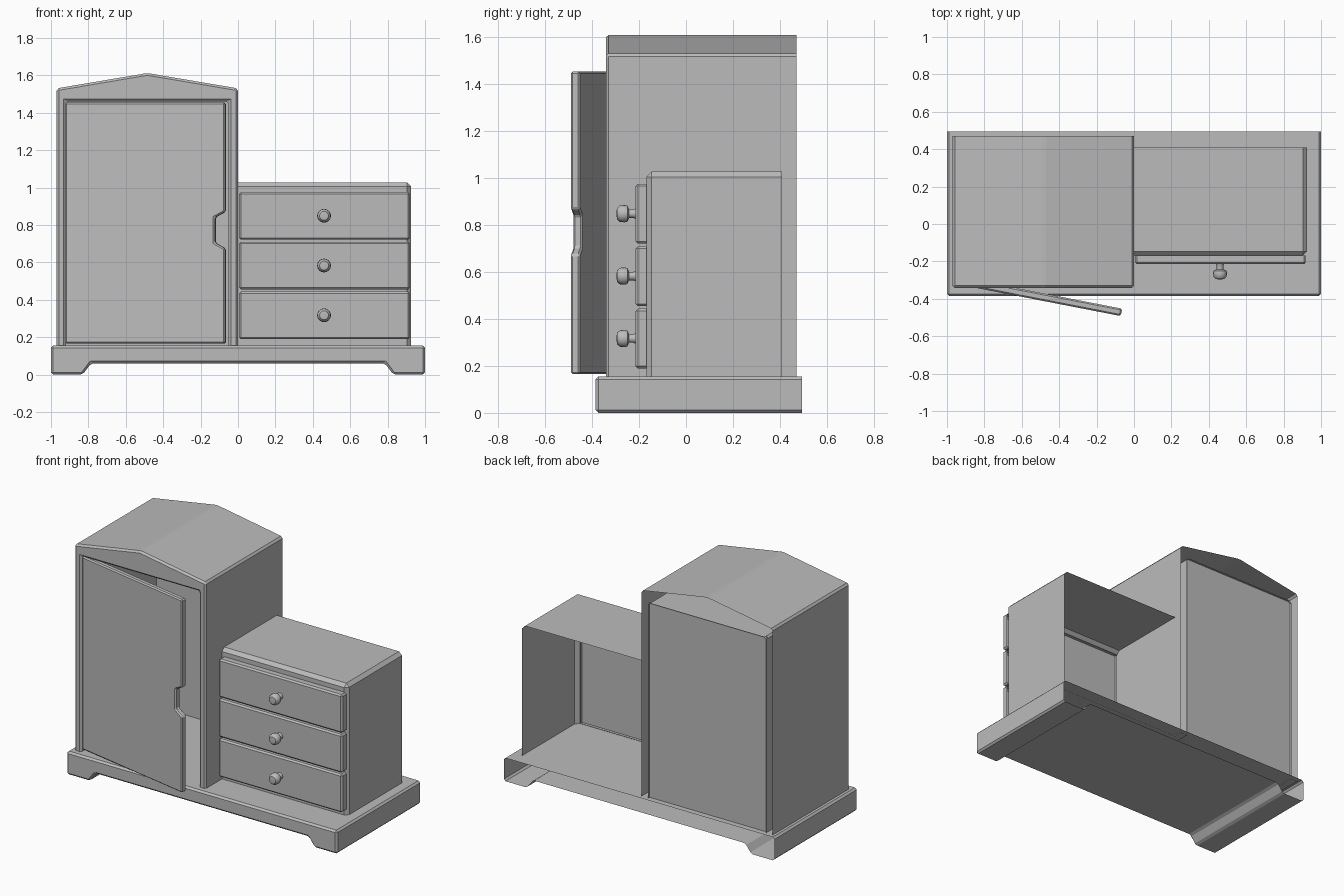
import bpy, bmesh, math
from mathutils import Vector

cube = bpy.data.objects.get("Cube")
if cube:
    bpy.data.objects.remove(cube, do_unlink=True)

GREY = (0.5, 0.5, 0.5, 1.0)
grey = bpy.data.materials.new("plain grey")
grey.use_nodes = True
grey.diffuse_color = GREY
grey.node_tree.nodes["Principled BSDF"].inputs["Base Color"].default_value = GREY


def finish(name, bm):
    """Turn a bmesh into a named grey object."""
    mesh = bpy.data.meshes.new(name)
    bm.to_mesh(mesh)
    bm.free()
    mesh.materials.append(grey)
    obj = bpy.data.objects.new(name, mesh)
    bpy.context.collection.objects.link(obj)
    return obj


def rect(x0, x1, z0, z1):
    return [(x0, z0), (x1, z0), (x1, z1), (x0, z1)]


def prism(outline, front, back, bevel, open_back=True, rule=lambda c: True):
    """Extrude an x-z outline along y and chamfer the edges that pass the rule."""
    bm = bmesh.new()
    face = bm.faces.new([bm.verts.new((x, front, z)) for x, z in outline])
    made = bmesh.ops.extrude_face_region(bm, geom=[face], use_keep_orig=True)["geom"]
    for v in made:
        if isinstance(v, bmesh.types.BMVert):
            v.co.y = back
    bmesh.ops.recalc_face_normals(bm, faces=bm.faces)
    if open_back:
        caps = [f for f in bm.faces if all(abs(v.co.y - back) < 1e-5 for v in f.verts)]
        bmesh.ops.delete(bm, geom=caps, context="FACES")

    def wanted(e):
        middle = (e.verts[0].co + e.verts[1].co) / 2
        return len(e.link_faces) == 2 and rule(middle)

    bmesh.ops.bevel(bm, geom=[e for e in bm.edges if wanted(e)], offset=bevel,
                    segments=1, affect="EDGES", clamp_overlap=True)
    return bm


# Plinth: hollow, open at the back, with two runner feet
plinth = [(-1, 0), (-0.83, 0), (-0.785, 0.06), (0.785, 0.06), (0.83, 0), (1, 0),
          (1, 0.155), (-1, 0.155)]
finish("plinth", prism(plinth, -0.385, 0.495, 0.012))

# Wardrobe: gabled shell with its door opening and inner lining in one profile
L, R, IN = -0.97, 0.0, 0.05
wardrobe = [(L, 0.15), (L, 1.53), ((L + R) / 2, 1.612), (R, 1.53), (R, 0.15),
            (R - IN, 0.15), (R - IN, 1.46), (L + IN, 1.46), (L + IN, 0.15)]
finish("wardrobe_body", prism(wardrobe, -0.342, 0.47, 0.012, rule=lambda c: c.z > 0.16))

bm = bmesh.new()
bm.faces.new([bm.verts.new((x, 0.455, z))
              for x, z in rect(L + IN, R - IN, 0.155, 1.46)])
finish("wardrobe_back", bm)

# Door: ajar, with a finger notch in its free edge
W, D = 0.87, 0.055
door = [(0, 0.165), (W, 0.165), (W, 0.675), (W - D, 0.705), (W - D, 0.84),
        (W, 0.87), (W, 1.455), (0, 1.455)]
leaf = finish("wardrobe_door", prism(door, 0, 0.04, 0.008, open_back=False))
leaf.location = (-0.925, -0.326, 0)
leaf.rotation_euler.z = math.radians(-11)

# Drawer cabinet: open-backed shell, chamfered on its exposed edges
bm = prism(rect(0, 0.925, 0.15, 1.028), -0.168, 0.41, 0.022,
           rule=lambda c: c.z > 0.16 and c.x > 0.01)
front = min(bm.faces, key=lambda f: f.calc_center_median().y)
bmesh.ops.inset_region(bm, faces=[front], thickness=0.025)
# Recess the opening and cut it through
made = bmesh.ops.extrude_face_region(bm, geom=[front])["geom"]
bmesh.ops.translate(bm, vec=Vector((0, 0.02, 0)),
                    verts=[v for v in made if isinstance(v, bmesh.types.BMVert)])
bmesh.ops.delete(bm, geom=[f for f in made if isinstance(f, bmesh.types.BMFace)],
                 context="FACES")
finish("drawer_cabinet", bm)

# Knob profile: radius, then y
KNOB = [(0.024, -0.21), (0.018, -0.225), (0.018, -0.242), (0.034, -0.25),
        (0.037, -0.262), (0.035, -0.282), (0.024, -0.294), (0, -0.297)]


def knob(name, x, z):
    bm = bmesh.new()
    verts = [bm.verts.new((r, y, 0)) for r, y in KNOB]
    edges = [bm.edges.new(pair) for pair in zip(verts, verts[1:])]
    bmesh.ops.spin(bm, geom=verts + edges, cent=(0, 0, 0), axis=(0, 1, 0),
                   angle=math.tau, steps=16)
    bmesh.ops.remove_doubles(bm, verts=bm.verts, dist=1e-4)
    bmesh.ops.recalc_face_normals(bm, faces=bm.faces)
    obj = finish(name, bm)
    obj.location = (x, 0, z)
    bpy.ops.object.select_all(action="DESELECT")
    obj.select_set(True)
    bpy.context.view_layer.objects.active = obj
    bpy.ops.object.shade_smooth_by_angle(angle=math.radians(40))


# Three drawers, each an open-backed front with a knob
for i, place in enumerate(("bottom", "middle", "top")):
    z = 0.189 + 0.266 * i
    finish(place + "_drawer", prism(rect(0.006, 0.918, z, z + 0.255),
                                    -0.215, -0.168, 0.01))
    knob(place + "_drawer_knob", 0.46, z + 0.128)
